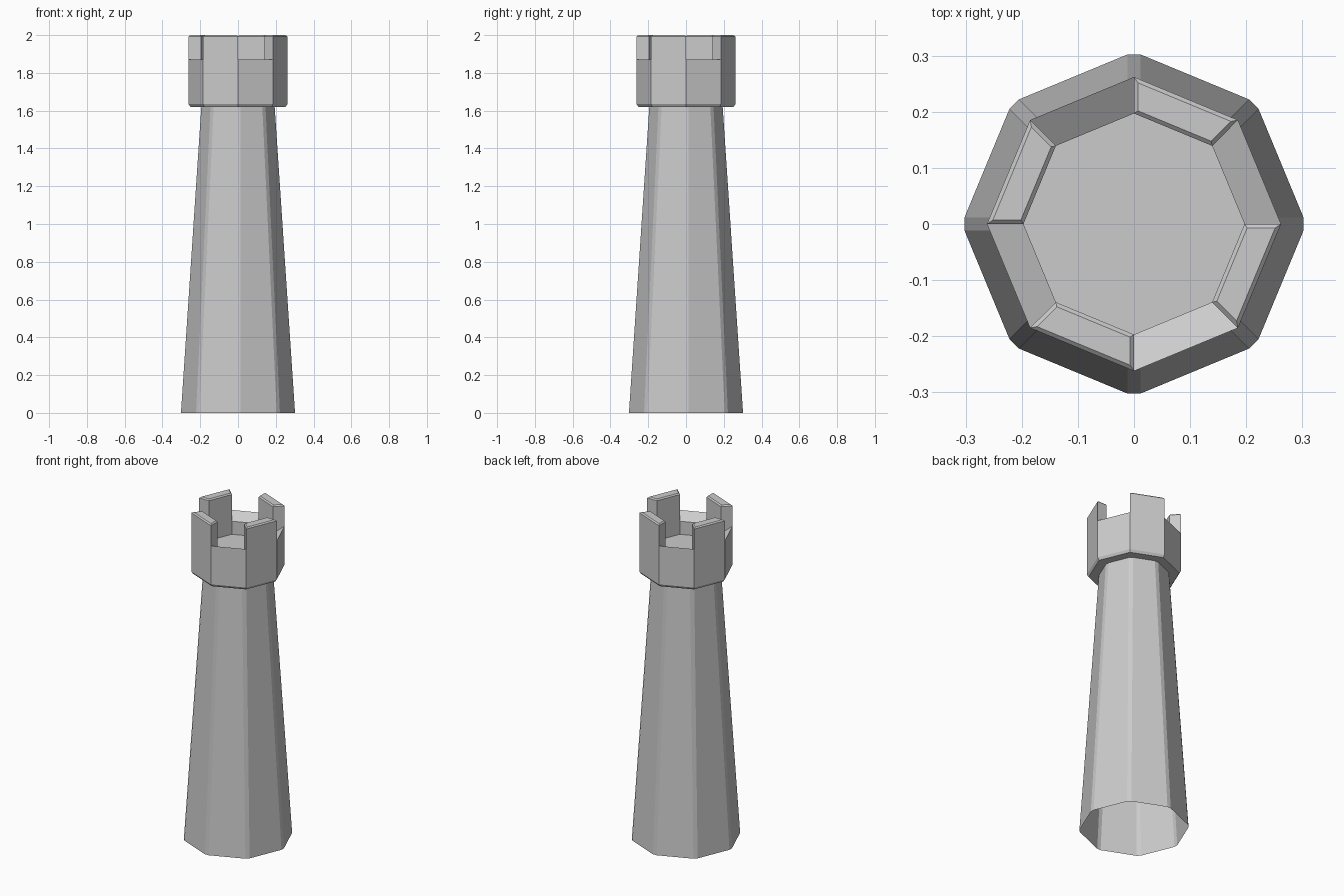
import bpy, bmesh
from math import sin, cos, radians

if "Cube" in bpy.data.objects:
    bpy.data.objects.remove(bpy.data.objects["Cube"])


def ring(bm, pts, z):
    return [bm.verts.new((x, y, z)) for x, y in pts]


def bridge(bm, a, b):
    n = len(a)
    return [bm.faces.new((a[i], a[(i + 1) % n], b[(i + 1) % n], b[i])) for i in range(n)]


def finish(bm, name):
    bm.normal_update()
    me = bpy.data.meshes.new(name)
    bm.to_mesh(me)
    bm.free()
    ob = bpy.data.objects.new(name, me)
    bpy.context.collection.objects.link(ob)
    return ob


def octagon(r):
    return [(r * cos(radians(45 * k)), r * sin(radians(45 * k))) for k in range(8)]


def chamfered_octagon(r, w):
    pts = []
    for k in range(8):
        c, s = cos(radians(45 * k)), sin(radians(45 * k))
        for y in (-w, w):
            pts.append((r * c - y * s, r * s + y * c))
    return pts


# Tapered shaft: open at the bottom, chamfered corners
bm = bmesh.new()
bridge(bm, ring(bm, chamfered_octagon(0.302, 0.012), 0),
       ring(bm, chamfered_octagon(0.194, 0.012), 1.622))
finish(bm, "tower_shaft")

# Head: octagonal profile from underside, up the outside, over the sloped rim to the floor
profile = [(0.19, 1.62), (0.252, 1.62), (0.262, 1.635),
           (0.262, 1.87), (0.197, 1.83), (0.197, 1.75)]
bm = bmesh.new()
rings = [ring(bm, octagon(r), z) for r, z in profile]
bands = [bridge(bm, a, b) for a, b in zip(rings, rings[1:])]
bm.faces.new(rings[-1])

# Battlements: raise every other rim segment, then soften its top edges
top_edges = []
for face in bands[3][1::2]:
    res = bmesh.ops.extrude_discrete_faces(bm, faces=[face])
    top = res["faces"][0]
    for v in top.verts:
        v.co.z = 2.0
    top_edges += list(top.edges)
bmesh.ops.bevel(bm, geom=top_edges, offset=0.007, offset_type='OFFSET',
                segments=1, affect='EDGES')
finish(bm, "battlement_head")
